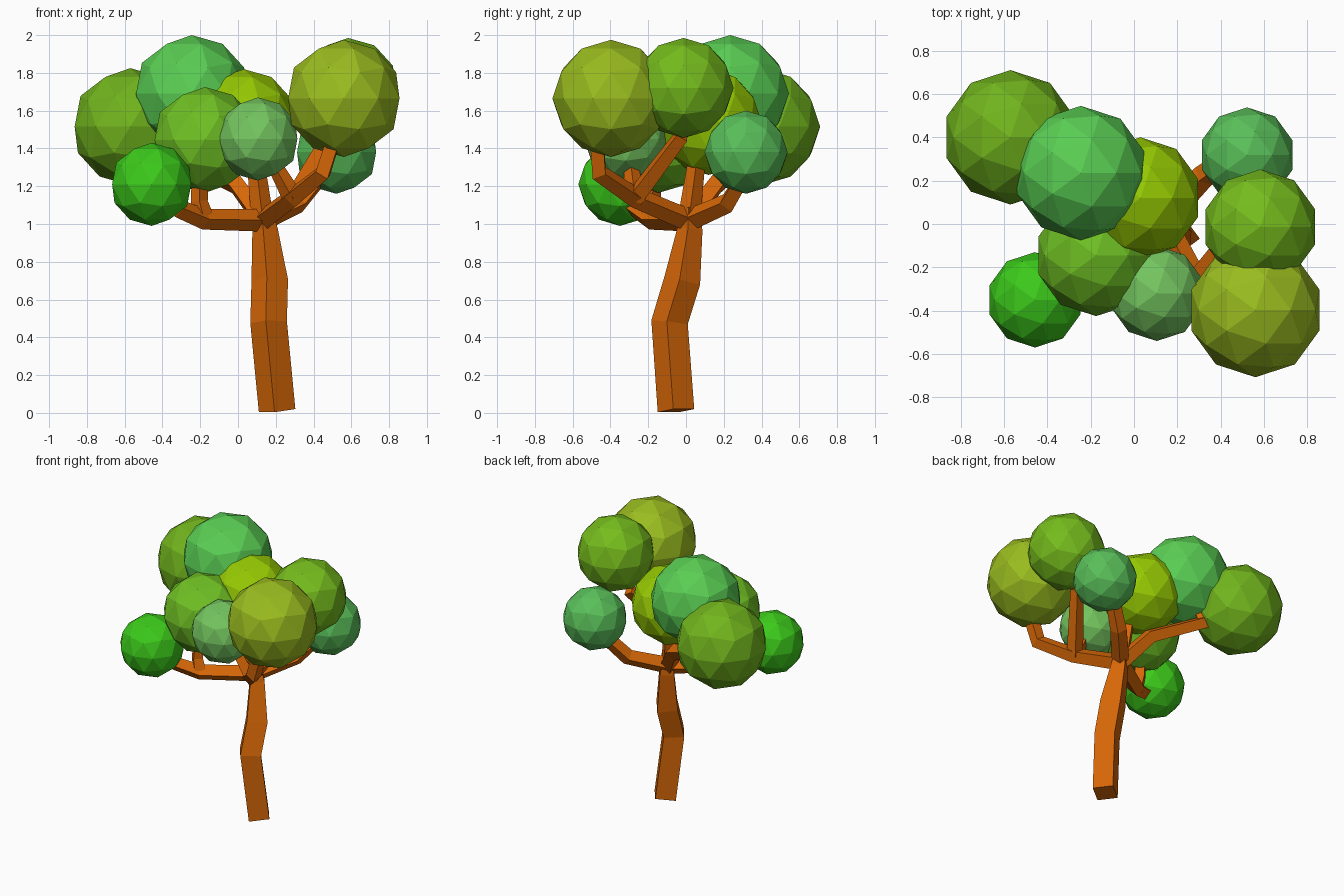
import bpy, bmesh, math
from mathutils import Vector, Quaternion

if "Cube" in bpy.data.objects:
    bpy.data.objects.remove(bpy.data.objects["Cube"])


def material(name, rgb):
    # display colour (0-255) to linear
    m = bpy.data.materials.new(name)
    m.diffuse_color = [(c / 255) ** 2.2 for c in rgb] + [1]
    m.use_nodes = True
    m.node_tree.nodes["Principled BSDF"].inputs["Base Color"].default_value = m.diffuse_color
    return m


def add_object(name, bm, mat):
    mesh = bpy.data.meshes.new(name)
    bm.to_mesh(mesh)
    bm.free()
    mesh.materials.append(mat)
    ob = bpy.data.objects.new(name, mesh)
    bpy.context.collection.objects.link(ob)
    return ob


def limb(name, path, mat, phase=0):
    """Square-section limb through (x, y, z, corner radius) points."""
    bm = bmesh.new()
    pts = [Vector(p[:3]) for p in path]
    rings, prev, side = [], None, None
    for i, p in enumerate(pts):
        t = Vector()
        if i > 0:
            t += (p - pts[i - 1]).normalized()
        if i < len(pts) - 1:
            t += (pts[i + 1] - p).normalized()
        t.normalize()
        if prev is None:
            ref = Vector((1, 0, 0)) if abs(t.z) > 0.8 else Vector((0, 0, 1))
            side = (ref - t * ref.dot(t)).normalized()
            side.rotate(Quaternion(t, phase))
        else:
            side.rotate(prev.rotation_difference(t))
        prev = t
        other = t.cross(side)
        r = path[i][3]
        rings.append([bm.verts.new(p + r * (side * math.cos(a) + other * math.sin(a)))
                      for a in (k * math.pi / 2 for k in range(4))])
    for a, b in zip(rings, rings[1:]):
        for k in range(4):
            n = (k + 1) % 4
            bm.faces.new((a[k], a[n], b[n], b[k]))
    bm.faces.new(rings[0][::-1])
    bm.faces.new(rings[-1])
    bmesh.ops.recalc_face_normals(bm, faces=bm.faces)
    return add_object(name, bm, mat)


# Trunk
bark = material("bark", (214, 103, 16))
limb("trunk", [(0.207, -0.053, 0.012, 0.098), (0.162, -0.087, 0.48, 0.098),
               (0.168, -0.02, 0.70, 0.098), (0.143, 0.02, 0.97, 0.068),
               (0.13, 0.02, 1.085, 0.05)], bark, math.radians(-8))

# Main boughs leave the hub, smaller twigs leave the forks
hub = (0.13, 0.015, 1.02, 0.06)
fork_left = (-0.18, -0.19, 1.025, 0.055)
fork_right = (0.29, -0.27, 1.14, 0.055)
fork_back = (-0.33, 0.33, 1.36, 0.05)
branches = {
    "left_bough": [hub, fork_left, (-0.31, -0.27, 1.08, 0.05), (-0.38, -0.3, 1.14, 0.045)],
    "left_twig": [fork_left, (-0.205, -0.18, 1.12, 0.045), (-0.2, -0.17, 1.25, 0.045)],
    "right_bough": [hub, fork_right, (0.45, -0.46, 1.27, 0.052), (0.5, -0.47, 1.43, 0.05)],
    "right_twig": [fork_right, (0.48, -0.02, 1.47, 0.045)],
    "front_twig": [fork_right, (0.2, -0.29, 1.3, 0.04)],
    "back_right_bough": [hub, (0.32, 0.22, 1.11, 0.055), (0.42, 0.29, 1.23, 0.05)],
    "back_left_bough": [hub, (-0.01, 0.16, 1.21, 0.055), fork_back, (-0.4, 0.36, 1.37, 0.045)],
    "back_left_twig": [fork_back, (-0.3, 0.3, 1.5, 0.04)],
    "centre_twig": [hub, (0.09, 0.06, 1.36, 0.045)],
}
for name, path in branches.items():
    limb(name, path, bark)

# Leaf clumps: centre, radius, colour
clumps = {
    "back_left": (-0.57, 0.40, 1.515, 0.31, (112, 178, 34)),
    "top": (-0.245, 0.235, 1.69, 0.31, (90, 204, 84)),
    "centre": (0.03, 0.12, 1.54, 0.28, (148, 200, 10)),
    "middle": (-0.175, -0.145, 1.445, 0.28, (110, 190, 40)),
    "front_left": (-0.457, -0.35, 1.21, 0.22, (62, 200, 32)),
    "front": (0.105, -0.32, 1.45, 0.22, (115, 195, 95)),
    "front_right": (0.56, -0.397, 1.665, 0.31, (152, 186, 36)),
    "right": (0.583, -0.013, 1.72, 0.265, (116, 186, 34)),
    "back_right": (0.522, 0.318, 1.38, 0.22, (90, 190, 90)),
}
for name, (x, y, z, r, rgb) in clumps.items():
    bm = bmesh.new()
    bmesh.ops.create_icosphere(bm, subdivisions=2, radius=r)
    ob = add_object("leaves_" + name, bm, material("leaf_" + name, rgb))
    ob.location = (x, y, z)
